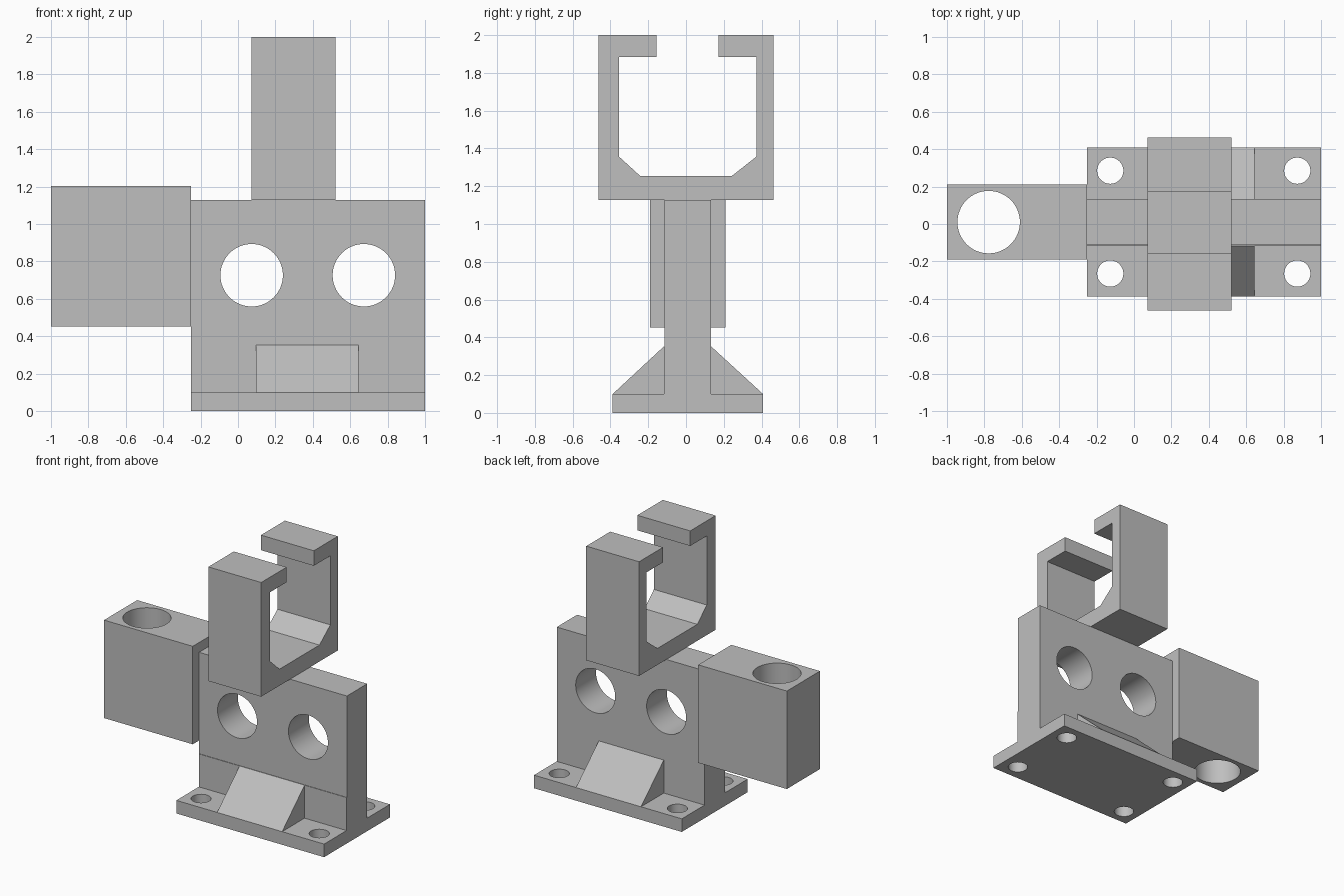
import bpy, bmesh, math
from mathutils import Matrix

cube = bpy.data.objects.get("Cube")
if cube:
    bpy.data.objects.remove(cube, do_unlink=True)

grey = bpy.data.materials.new("plain grey")
grey.use_nodes = True
colour = (0.52, 0.52, 0.52, 1)
grey.diffuse_color = colour
grey.node_tree.nodes["Principled BSDF"].inputs["Base Color"].default_value = colour


def finish(name, bm):
    bmesh.ops.recalc_face_normals(bm, faces=bm.faces)
    mesh = bpy.data.meshes.new(name)
    bm.to_mesh(mesh)
    bm.free()
    mesh.materials.append(grey)
    obj = bpy.data.objects.new(name, mesh)
    bpy.context.collection.objects.link(obj)
    return obj


def prism(name, profile, x0, x1):
    """Extrude a (y, z) outline along x."""
    bm = bmesh.new()
    face = bm.faces.new([bm.verts.new((x0, y, z)) for y, z in profile])
    out = bmesh.ops.extrude_face_region(bm, geom=[face])
    moved = [v for v in out["geom"] if isinstance(v, bmesh.types.BMVert)]
    bmesh.ops.translate(bm, verts=moved, vec=(x1 - x0, 0, 0))
    return finish(name, bm)


def rect(y0, y1, z0, z1):
    return [(y0, z0), (y1, z0), (y1, z1), (y0, z1)]


def drill(obj, centres, radius, axis="Z"):
    """Cut round through holes with one hidden cutter."""
    bm = bmesh.new()
    turn = Matrix.Rotation(math.pi / 2, 4, "X") if axis == "Y" else Matrix()
    for c in centres:
        bmesh.ops.create_cone(bm, cap_ends=True, segments=64, radius1=radius,
                              radius2=radius, depth=3,
                              matrix=Matrix.Translation(c) @ turn)
    cutter = finish(obj.name + "_cutter", bm)
    cutter.hide_render = True
    cutter.hide_viewport = True
    cutter.display_type = "WIRE"
    mod = obj.modifiers.new("holes", "BOOLEAN")
    mod.operation = "DIFFERENCE"
    mod.solver = "EXACT"
    mod.object = cutter
    # bake the cut, then smooth only the hole walls
    bpy.context.view_layer.update()
    graph = bpy.context.evaluated_depsgraph_get()
    obj.data = bpy.data.meshes.new_from_object(obj.evaluated_get(graph))
    obj.modifiers.clear()
    bpy.data.objects.remove(cutter, do_unlink=True)
    bpy.ops.object.select_all(action="DESELECT")
    obj.select_set(True)
    bpy.context.view_layer.objects.active = obj
    bpy.ops.object.shade_smooth_by_angle(angle=math.radians(30))


mid = 0.01                      # centre plane of plate, wall and block
front, back = -0.117, 0.133     # wall faces
left_end, right_end = -0.25, 1.0
base_top, rib_top, wall_top = 0.1, 0.352, 1.127

# Base plate with four bolt holes
base = prism("base_plate", rect(-0.388, 0.408, 0, base_top), left_end, right_end)
drill(base, [(x, mid + s * 0.275, 0) for x in (-0.127, 0.873) for s in (-1, 1)], 0.07)

# Upright wall with a slight step on its front and two cross holes
wall = prism("upright_wall", [
    (front, base_top), (back, base_top), (back, wall_top),
    (front + 0.004, wall_top), (front + 0.004, rib_top), (front, rib_top)],
    left_end, right_end)
drill(wall, [(x, 0, 0.726) for x in (0.073, 0.673)], 0.167, "Y")

# Sloped ribs bracing the wall on both sides
for name, inner, outer in (("front_rib", front, -0.388), ("back_rib", back, 0.408)):
    prism(name, [(inner, base_top), (outer, base_top), (inner, rib_top)], 0.095, 0.645)

# Side block with a vertical bore
block = prism("side_block", rect(mid - 0.2, mid + 0.2, 0.453, 1.202), -1, left_end)
drill(block, [(-0.777, mid, 0.8)], 0.167)

# Open clamp on top: outer shell, then lips and chamfered inside corners
prism("top_clamp", [
    (-0.4625, wall_top), (0.4625, wall_top), (0.4625, 2), (0.173, 2),
    (0.173, 1.885), (0.373, 1.885), (0.373, 1.357), (0.241, 1.253),
    (-0.241, 1.253), (-0.355, 1.357), (-0.355, 1.885), (-0.155, 1.885),
    (-0.155, 2), (-0.4625, 2)], 0.073, 0.52)
